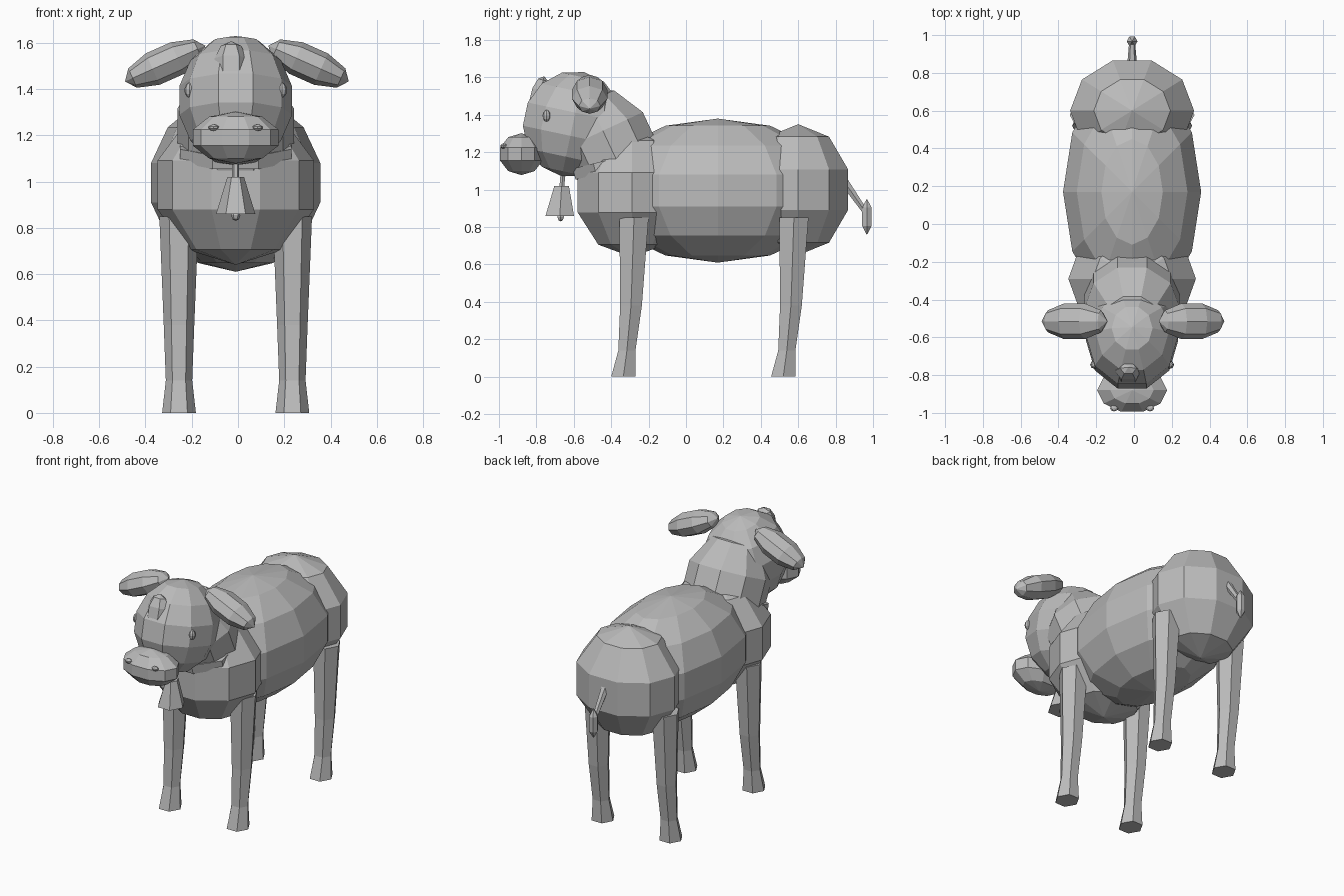
import bpy, bmesh
from math import sin, cos, pi, radians
from mathutils import Vector, Matrix

if "Cube" in bpy.data.objects:
    bpy.data.objects.remove(bpy.data.objects["Cube"], do_unlink=True)

grey = bpy.data.materials.new("plain_grey")
grey.use_nodes = True
grey.diffuse_color = (0.5, 0.5, 0.5, 1)
grey.node_tree.nodes["Principled BSDF"].inputs["Base Color"].default_value = (0.5, 0.5, 0.5, 1)

MID = -0.01  # centre line of the animal


def loft(name, rings, sides, matrix=Matrix(), phase=0.0):
    """Skin rings of (x, y, z, radius x, radius y); a zero radius makes a pole."""
    bm = bmesh.new()
    loops = []
    for x, y, z, rx, ry in rings:
        n = sides if rx > 1e-6 else 1
        loops.append([bm.verts.new((x + rx * cos(phase + 2 * pi * i / n),
                                    y + ry * sin(phase + 2 * pi * i / n), z)) for i in range(n)])
    for a, b in zip(loops, loops[1:]):
        for i in range(sides):
            j = (i + 1) % sides
            corners = [a[i % len(a)], a[j % len(a)], b[j % len(b)], b[i % len(b)]]
            bm.faces.new(list(dict.fromkeys(corners)))
    for end in (loops[0], loops[-1]):
        if len(end) > 1:
            bm.faces.new(end)
    bmesh.ops.transform(bm, matrix=matrix, verts=bm.verts)
    bmesh.ops.recalc_face_normals(bm, faces=bm.faces)
    mesh = bpy.data.meshes.new(name)
    bm.to_mesh(mesh)
    bm.free()
    mesh.materials.append(grey)
    obj = bpy.data.objects.new(name, mesh)
    bpy.context.collection.objects.link(obj)
    return obj


def place(centre, axis="X", degrees=0):
    return Matrix.Translation(centre) @ Matrix.Rotation(radians(degrees), 4, axis)


def ball(name, centre, radii, sides, bands, axis="X", degrees=0):
    """Faceted ellipsoid with its poles on its own z axis."""
    rx, ry, rz = radii
    rings = []
    for k in range(bands + 1):
        t = pi * k / bands
        s = 0 if k in (0, bands) else sin(t)
        rings.append((0, 0, -rz * cos(t), rx * s, ry * s))
    return loft(name, rings, sides, place(centre, axis, degrees))


def rod(name, start, end, r0, r1, sides):
    start, end = Vector(start), Vector(end)
    turn = (end - start).to_track_quat("Z", "Y").to_matrix().to_4x4()
    length = (end - start).length
    return loft(name, [(0, 0, 0, r0, r0), (0, 0, length, r1, r1)], sides,
                Matrix.Translation(start) @ turn)


# Trunk
ball("belly", (MID, 0.17, 0.995), (0.375, 0.645, 0.385), 12, 7)
ball("rump", (MID, 0.60, 1.0), (0.345, 0.295, 0.35), 10, 5)
ball("chest", (MID, -0.29, 0.985), (0.355, 0.32, 0.345), 10, 5)
ball("neck", (MID, -0.40, 1.22), (0.265, 0.26, 0.34), 10, 5, "X", 25)

# Collar and bell
loft("collar", [(0, 0, -0.03, 0.26, 0.21), (0, 0, 0.03, 0.26, 0.21)], 8,
     place((MID, -0.41, 1.13), "X", 14), pi / 8)
rod("bell_strap", (MID, -0.665, 1.0), (MID, -0.655, 1.12), 0.015, 0.015, 6)
loft("bell", [(MID, -0.675, 0.86, 0.085, 0.088), (MID, -0.665, 1.02, 0.036, 0.045)], 6)
ball("bell_clapper", (MID, -0.67, 0.855), (0.02, 0.02, 0.025), 6, 4)

# Head
ball("head", (MID, -0.605, 1.35), (0.25, 0.28, 0.285), 10, 7, "X", -12)
ball("muzzle", (MID, -0.88, 1.19), (0.195, 0.126, 0.112), 10, 5)
ball("forelock", (MID - 0.02, -0.785, 1.5), (0.075, 0.055, 0.11), 6, 5, "X", -14)
for side, word in ((-1, "right"), (1, "left")):
    ball(word + "_ear", (MID / 2 + side * 0.31, -0.515, 1.51), (0.078, 0.1, 0.19),
         8, 5, "Y", side * 114)
    ball(word + "_eye", (MID + side * 0.2, -0.745, 1.395), (0.022, 0.022, 0.032), 8, 6)
    ball(word + "_nostril", (MID + side * 0.095, -0.975, 1.233), (0.023, 0.018, 0.014), 8, 5)

# Legs with flared hooves
for side, word in ((-1, "right"), (1, "left")):
    for name, shift in (("front", 0), ("back", 0.855)):
        x = MID + side * 0.245
        loft(f"{word}_{name}_leg", [
            (x, shift - 0.335, 0.0, 0.073, 0.075),
            (x, shift - 0.316, 0.14, 0.057, 0.053),
            (x, shift - 0.294, 0.38, 0.066, 0.067),
            (x, shift - 0.278, 0.85, 0.085, 0.09)], 6)

# Tail with tuft
rod("tail", (MID, 0.82, 1.08), (MID, 0.96, 0.88), 0.028, 0.016, 6)
ball("tail_tuft", (MID, 0.967, 0.855), (0.033, 0.034, 0.097), 6, 3)
